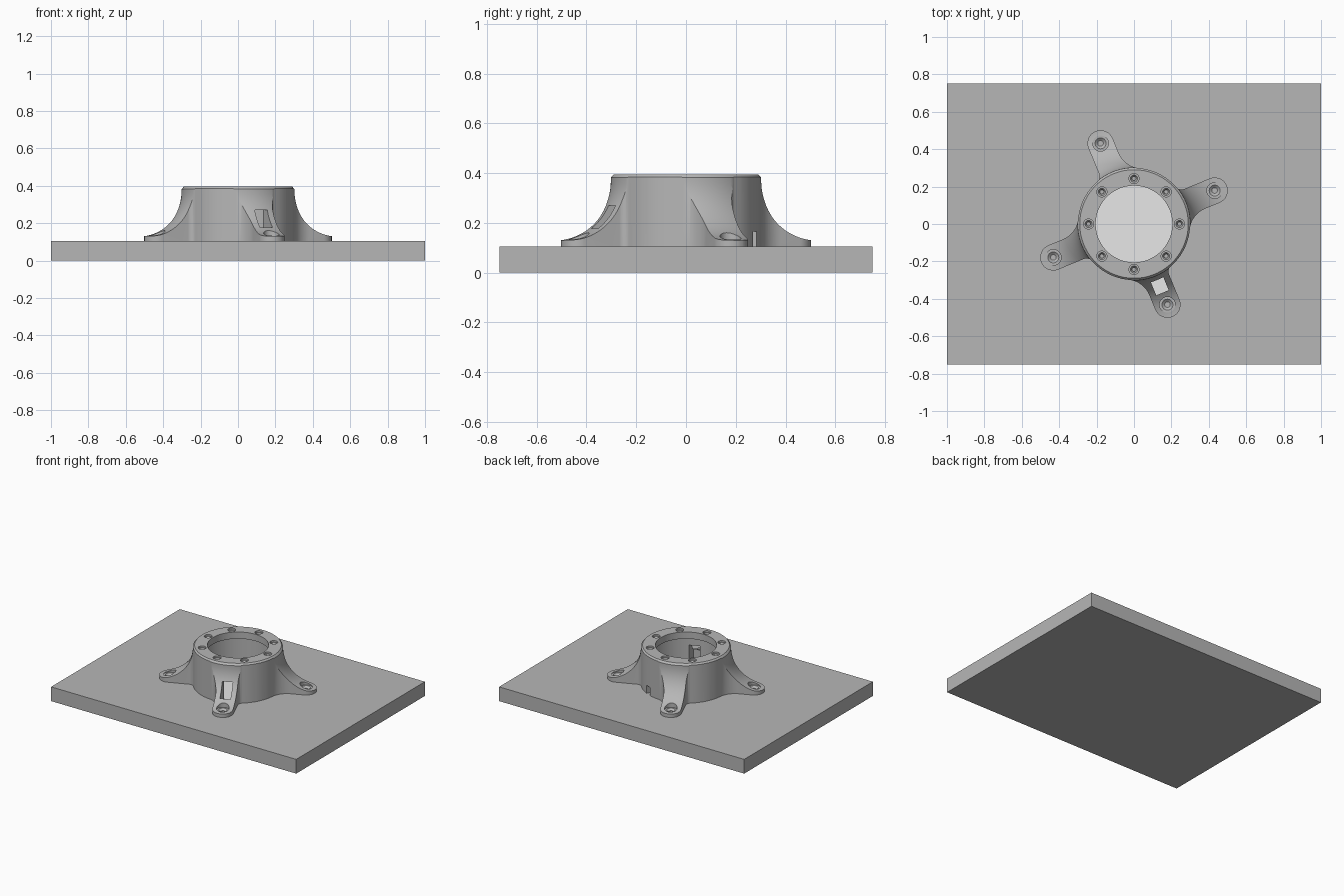
import bpy, bmesh
from math import sin, cos, asin, atan2, sqrt, pi, radians
from mathutils import Matrix

if "Cube" in bpy.data.objects:
    bpy.data.objects.remove(bpy.data.objects["Cube"])

PLATE = 0.105                     # top of the base plate
TOP = 0.395                       # top of the flange
BODY, TIP, HALF = 0.30, 0.467, 0.07
LEGS = [radians(22.5 + 90 * i) for i in range(4)]


def material(name, rgb):
    m = bpy.data.materials.new(name)
    m.use_nodes = True
    m.diffuse_color = (*rgb, 1)
    m.node_tree.nodes["Principled BSDF"].inputs["Base Color"].default_value = (*rgb, 1)
    return m


grey = material("light grey", (0.47, 0.47, 0.47))
white = material("white", (0.95, 0.95, 0.95))


def finish(name, bm, mat=grey):
    bmesh.ops.recalc_face_normals(bm, faces=bm.faces)
    mesh = bpy.data.meshes.new(name)
    bm.to_mesh(mesh)
    bm.free()
    ob = bpy.data.objects.new(name, mesh)
    bpy.context.collection.objects.link(ob)
    mesh.materials.append(mat)
    return ob


def box(name, r0, r1, width, z0, z1, angle=0.0, mat=grey):
    """Box running from radius r0 to r1 along a direction."""
    bm = bmesh.new()
    place = (Matrix.Rotation(angle, 4, "Z")
             @ Matrix.Translation(((r0 + r1) / 2, 0, (z0 + z1) / 2))
             @ Matrix.Diagonal((r1 - r0, width, z1 - z0, 1)))
    bmesh.ops.create_cube(bm, size=1, matrix=place)
    return finish(name, bm, mat)


def lathe(name, profile, steps=128, x=0.0, y=0.0, closed=True, mat=grey):
    """Revolve a closed (r, z) profile; open profiles get end caps."""
    bm = bmesh.new()
    rings = [[bm.verts.new((x + r * cos(2 * pi * i / steps), y + r * sin(2 * pi * i / steps), z))
              for i in range(steps)] for r, z in profile]
    pairs = list(zip(rings, rings[1:]))
    if closed:
        pairs.append((rings[-1], rings[0]))
    else:
        bm.faces.new(rings[0])
        bm.faces.new(rings[-1])
    for a, b in pairs:
        for i in range(steps):
            j = (i + 1) % steps
            bm.faces.new((a[i], a[j], b[j], b[i]))
    return finish(name, bm, mat)


def fillet(f, n=14):
    """Blend from the round body into the right-hand edge of a leg lying on +x."""
    cx, cy = sqrt((BODY + f) ** 2 - (HALF + f) ** 2), -(HALF + f)
    start = atan2(-cy, -cx)
    angles = [start + (pi / 2 - start) * i / n for i in range(n + 1)]
    return [(cx + f * cos(a), cy + f * sin(a)) for a in angles]


def outline():
    """Plan of the round body with four swept legs."""
    wide, tight = 0.13, 0.035
    leg = fillet(wide)
    leg += [(TIP + HALF * cos(a), HALF * sin(a))
            for a in (-pi / 2 + pi * i / 24 for i in range(25))]
    leg += [(x, -y) for x, y in reversed(fillet(tight))]
    first = asin((HALF + tight) / (BODY + tight))
    last = pi / 2 - asin((HALF + wide) / (BODY + wide))
    gap = [first + (last - first) * i / 12 for i in range(1, 12)]
    leg += [(BODY * cos(a), BODY * sin(a)) for a in gap]
    return [(x * cos(t) - y * sin(t), x * sin(t) + y * cos(t)) for t in LEGS for x, y in leg]


def boolean(target, cutter, operation="DIFFERENCE"):
    cutter.hide_render = True
    bpy.ops.object.select_all(action="DESELECT")
    bpy.context.view_layer.objects.active = target
    target.select_set(True)
    mod = target.modifiers.new("cut", "BOOLEAN")
    mod.operation, mod.solver, mod.object = operation, "EXACT", cutter
    bpy.ops.object.modifier_apply(modifier=mod.name)
    bpy.data.objects.remove(cutter)


# Base plate
box("base_plate", -1, 1, 1.5, 0, PLATE)

# Flange: revolved section with a concave flare, trimmed to the plan outline
centre_r, centre_z, flare = 0.542, 0.37, 0.24
section = [(0.265, PLATE), (0.58, PLATE), (0.58, centre_z - flare)]
section += [(centre_r - flare * sin(a), centre_z - flare * cos(a))
            for a in (pi / 2 * i / 24 for i in range(25))]
section += [(0.302, 0.382), (0.29, TOP), (0.205, TOP), (0.205, 0.345), (0.265, 0.345)]
flange = lathe("mounting_flange", section)

bm = bmesh.new()
plan = bm.faces.new([bm.verts.new((x, y, 0.05)) for x, y in outline()])
raised = bmesh.ops.extrude_face_region(bm, geom=[plan])["geom"]
bmesh.ops.translate(bm, vec=(0, 0, 0.5),
                    verts=[v for v in raised if isinstance(v, bmesh.types.BMVert)])
boolean(flange, finish("outline_cutter", bm), "INTERSECT")


def screw_hole(r, angle, head, hole, seat, depth):
    """Counterbore, countersink and pilot hole in one cutter."""
    profile = [(hole, seat - depth), (hole, seat - 0.012),
               (head * 0.7, seat), (head, seat), (head, 0.5)]
    boolean(flange, lathe("hole_cutter", profile, 32, r * cos(angle), r * sin(angle), False))


# Foot holes and rim holes
for t in LEGS:
    screw_hole(TIP, t, 0.042, 0.015, 0.128, 0.02)
for i in range(8):
    screw_hole(0.243, i * pi / 4, 0.027, 0.011, TOP - 0.012, 0.025)

# Cable window in the front leg and small notch at the back of the wall
boolean(flange, box("window_cutter", 0.2, 0.398, 0.072, 0.09, 0.27, LEGS[3]))
boolean(flange, box("notch_cutter", 0.22, 0.34, 0.04, 0.09, 0.165, radians(67.5)))

bpy.ops.object.select_all(action="DESELECT")
flange.select_set(True)
bpy.context.view_layer.objects.active = flange
bpy.ops.object.shade_smooth_by_angle(angle=radians(30))

# Pale floor inside the bore and under the window
lathe("bore_floor", [(0.275, PLATE), (0.275, PLATE + 0.003)], 64, closed=False, mat=white)
box("window_floor", 0.25, 0.405, 0.074, PLATE, PLATE + 0.0025, LEGS[3], white)
